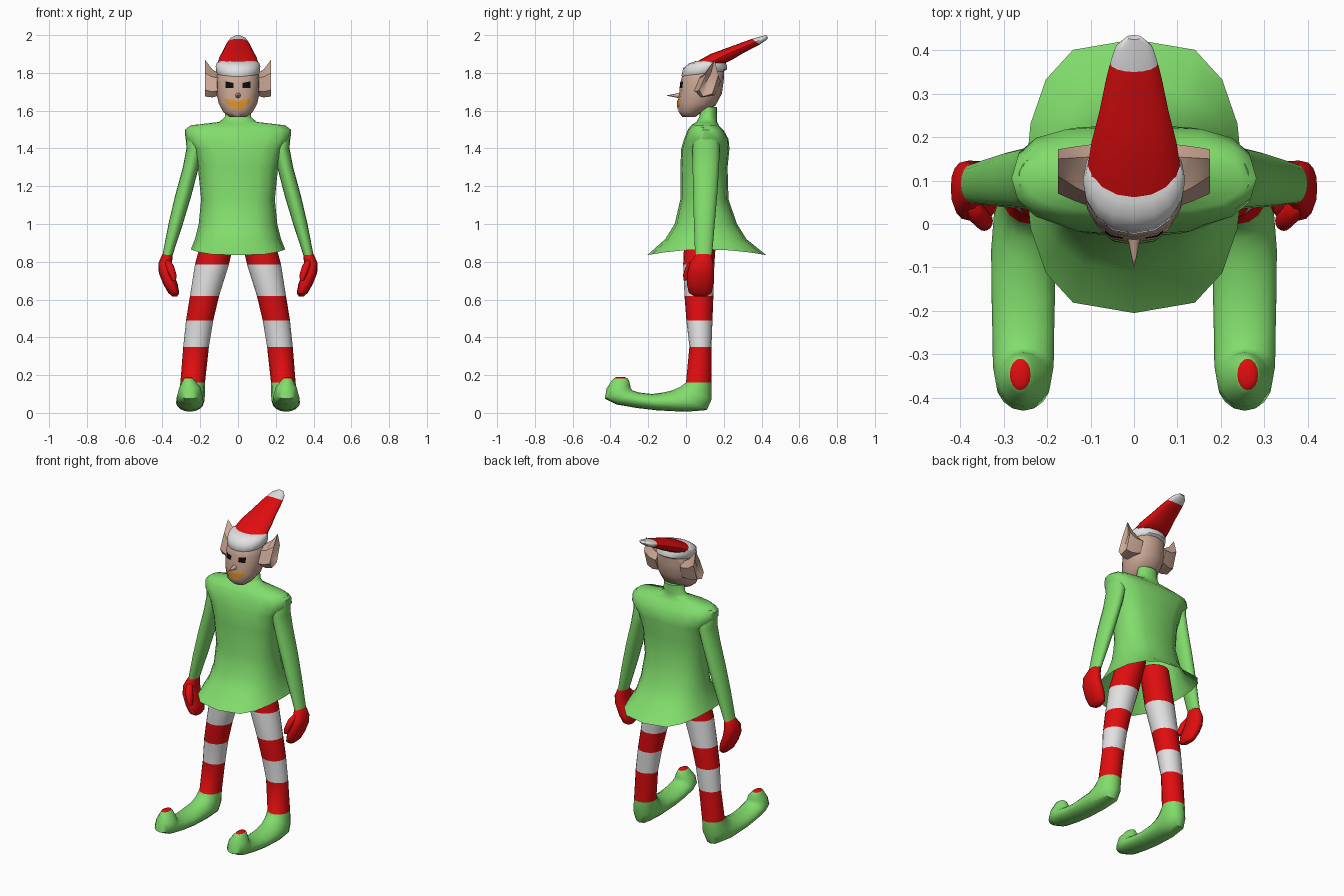
import bpy, bmesh, math
from mathutils import Vector

cube = bpy.data.objects.get("Cube")
if cube:
    bpy.data.objects.remove(cube)


def material(name, r, g, b):
    m = bpy.data.materials.new(name)
    m.use_nodes = True
    m.diffuse_color = (r, g, b, 1)
    bsdf = next(n for n in m.node_tree.nodes if n.type == 'BSDF_PRINCIPLED')
    bsdf.inputs["Base Color"].default_value = (r, g, b, 1)
    return m


GREEN = material("leaf green", .22, .72, .15)
RED = material("bright red", .75, .004, .005)
WHITE = material("soft white", .76, .76, .76)
SKIN = material("skin", .6, .39, .3)
ORANGE = material("orange", .75, .31, .03)
BLACK = material("black", .004, .004, .004)


def finish(name, bm, mats, angle=50):
    bmesh.ops.recalc_face_normals(bm, faces=bm.faces)
    mesh = bpy.data.meshes.new(name)
    bm.to_mesh(mesh)
    bm.free()
    for m in mats:
        mesh.materials.append(m)
    for p in mesh.polygons:
        p.use_smooth = True
    mesh.set_sharp_from_angle(angle=math.radians(angle))
    obj = bpy.data.objects.new(name, mesh)
    bpy.context.collection.objects.link(obj)
    return obj


def power(v, e):
    return math.copysign(abs(v) ** e, v)


def ring(front, back, w, cx=0, ex=1, ey=1, lift=0, n=16):
    """Closed section through a front and a back (y, z) point, half width w."""
    f, b = Vector((cx, *front)), Vector((cx, *back))
    mid, half = (f + b) / 2, (f - b) / 2
    pts = []
    for i in range(n):
        a = math.tau * i / n
        c, s = math.cos(a), math.sin(a)
        pts.append(mid + half * power(s, ey)
                   + Vector((w * power(c, ex), 0, lift * c * c)))
    return pts


def loft(name, rings, mats, bands=None, caps=(True, True), side=1, angle=50):
    """Skin the sections; bands gives one material index per span."""
    bm = bmesh.new()
    rows = [[bm.verts.new((p.x * side, p.y, p.z)) for p in r] for r in rings]
    n = len(rows[0])
    for k in range(len(rows) - 1):
        for i in range(n):
            j = (i + 1) % n
            f = bm.faces.new((rows[k][i], rows[k][j], rows[k + 1][j], rows[k + 1][i]))
            f.material_index = bands[k] if bands else 0
    if caps[0]:
        bm.faces.new(rows[0]).material_index = bands[0] if bands else 0
    if caps[1]:
        bm.faces.new(rows[-1]).material_index = bands[-1] if bands else 0
    return finish(name, bm, mats, angle)


def level(z, cx, y0, y1, w, e=1):
    return ring((y0, z), (y1, z), w, cx, e, e)


# Tunic with flared, open skirt and high collar
tunic = [
    ring((-.205, .835), (.425, .835), .25, ex=.6, lift=.03),
    ring((-.11, .92), (.32, .92), .228, ex=.7),
    ring((-.06, 1.0), (.27, 1.0), .208, ex=.75, ey=.95),
    ring((-.03, 1.13), (.225, 1.13), .195, ex=.75, ey=.9),
    ring((-.03, 1.3), (.22, 1.3), .212, ex=.7, ey=.85),
    ring((-.025, 1.4), (.23, 1.4), .24, ex=.65, ey=.8),
    ring((-.01, 1.45), (.225, 1.45), .278, ex=.6, ey=.75),
    ring((.01, 1.5), (.2, 1.495), .282, ex=.6, ey=.75),
    ring((.03, 1.525), (.175, 1.52), .25, ex=.65, ey=.8),
    ring((.055, 1.54), (.165, 1.54), .1),
    ring((.07, 1.565), (.163, 1.565), .07),
    ring((.075, 1.62), (.165, 1.62), .064),
]
loft("tunic", tunic, [GREEN], caps=(False, True))

# Head
head = loft("head", [
    ring((-.02, 1.567), (.05, 1.567), .045, ex=.8),
    ring((-.04, 1.595), (.08, 1.59), .078, ex=.8),
    ring((-.043, 1.65), (.155, 1.625), .102, ex=.8),
    ring((-.035, 1.70), (.19, 1.69), .115, ex=.8),
    ring((-.03, 1.75), (.2, 1.76), .115, ex=.8),
    ring((-.018, 1.79), (.203, 1.82), .108, ex=.8),
    ring((.01, 1.82), (.18, 1.84), .085),
], [SKIN])
bpy.context.view_layer.update()

# Thin pointed nose
nose = [[Vector((r * math.cos(a * math.tau / 8), y, 1.68 + r * math.sin(a * math.tau / 8)))
         for a in range(8)] for y, r in ((-.02, .02), (-.045, .012), (-.1, .001))]
loft("nose", nose, [SKIN])


def face_plate(name, mat, x0, x1, low, high, cols=12, rows=4):
    """Thin patch laid over the front of the head between two height rules."""
    bm = bmesh.new()
    grid = []
    for i in range(cols + 1):
        x = x0 + (x1 - x0) * i / cols
        column = []
        for j in range(rows + 1):
            z = low(x) + (high(x) - low(x)) * j / rows
            hit, p, _, _ = head.ray_cast(Vector((x, -1, z)), Vector((0, 1, 0)))
            column.append(bm.verts.new((x, (p.y if hit else 0) - .005, z)))
        grid.append(column)
    for i in range(cols):
        for j in range(rows):
            bm.faces.new((grid[i][j], grid[i + 1][j], grid[i + 1][j + 1], grid[i][j + 1]))
    obj = finish(name, bm, [mat])
    if obj.data.polygons[0].normal.y > 0:
        obj.data.flip_normals()


# Painted mouth and eyes
face_plate("mouth", ORANGE, -.07, .07,
           lambda x: 1.605 + 10 * x * x, lambda x: 1.648 + .014 * min(1, abs(x) / .03))
for side, tag in ((1, "left"), (-1, "right")):
    xs = sorted((.025 * side, .067 * side))
    face_plate(tag + "_eye", BLACK, *xs,
               lambda x: 1.72, lambda x: 1.747 + .2 * (abs(x) - .025))

# Hat: rolled band, then a cone swept backwards with a pale tip
loft("hat_band", [
    ring((-.01, 1.765), (.205, 1.81), .1, ex=.9),
    ring((-.024, 1.785), (.218, 1.82), .116, ex=.9),
    ring((-.015, 1.825), (.215, 1.845), .118, ex=.9),
    ring((.015, 1.85), (.205, 1.86), .112, ex=.9),
    ring((.05, 1.862), (.19, 1.862), .095),
], [WHITE])
loft("hat_cone", [
    ring((.04, 1.85), (.205, 1.85), .108),
    ring((.13, 1.9), (.245, 1.87), .098),
    ring((.22, 1.933), (.295, 1.9), .08),
    ring((.31, 1.966), (.36, 1.935), .064),
    ring((.35, 1.98), (.39, 1.95), .055),
    ring((.395, 1.993), (.42, 1.97), .043),
    ring((.425, 2.0), (.435, 1.985), .018),
], [RED, WHITE], [0, 0, 0, 0, 1, 1])

# Ear outlines as (y, z), from the tip round the back
ear_rim = [(.15, 1.87), (.172, 1.79), (.14, 1.69), (.09, 1.675), (.07, 1.71), (.11, 1.8)]
ear_root = [(.155, 1.785), (.185, 1.76), (.16, 1.69), (.07, 1.685), (.035, 1.71), (.06, 1.775)]


def section(x, pts):
    return [Vector((x, y, z)) for y, z in pts]


for side, tag in ((1, "left"), (-1, "right")):
    # Ear: flared from the head, with a dished outer face
    waist = [((a + c) / 2, (b + d) / 2 - .01) for (a, b), (c, d) in zip(ear_rim, ear_root)]
    dish = [(.118 + (y - .118) * .45, 1.74 + (z - 1.74) * .45) for y, z in ear_rim]
    loft(tag + "_ear", [section(.085, ear_root), section(.135, waist),
                        section(.175, ear_rim), section(.155, dish)],
         [SKIN], side=side, angle=40)

    # Sleeve
    loft(tag + "_arm", [
        level(1.51, .235, .06, .15, .03),
        level(1.48, .235, .04, .17, .042),
        level(1.4, .228, .035, .178, .045),
        level(1.3, .25, .035, .175, .042),
        level(1.15, .29, .038, .165, .043),
        level(1.0, .33, .042, .152, .038),
        level(.835, .373, .048, .138, .027),
    ], [GREEN], side=side)

    # Mitten and thumb
    loft(tag + "_mitten", [
        level(.85, .371, .055, .132, .022),
        level(.83, .376, .045, .138, .03),
        level(.79, .386, .02, .145, .036, .85),
        level(.74, .38, .008, .146, .039, .85),
        level(.68, .357, .005, .145, .038, .85),
        level(.635, .34, .015, .135, .029, .85),
        level(.617, .335, .045, .11, .014),
    ], [RED], side=side)
    loft(tag + "_thumb", [
        level(.81, .375, .03, .07, .015),
        level(.78, .362, .0, .05, .022),
        level(.73, .345, -.016, .03, .02),
        level(.70, .338, -.012, .02, .01),
    ], [RED], side=side)

    # Striped leg running into a curled shoe with a red tip
    c = .255
    loft(tag + "_leg_and_shoe", [
        level(1.0, .085, -.005, .165, .085),
        level(.785, .138, -.015, .15, .09),
        level(.62, .177, -.008, .145, .077),
        level(.49, .203, .002, .14, .072),
        level(.35, .222, .018, .135, .068),
        level(.16, .24, .0, .135, .065),
        ring((-.035, .135), (.135, .07), .07, .245),
        ring((-.075, .118), (.11, .015), .073, .25),
        ring((-.12, .108), (.0, .006), .074, c),
        ring((-.18, .1), (-.15, .013), .073, c),
        ring((-.25, .108), (-.26, .026), .071, c),
        ring((-.285, .12), (-.37, .045), .07, c),
        ring((-.293, .13), (-.43, .075), .064, c),
        ring((-.295, .145), (-.42, .13), .055, c),
        ring((-.302, .172), (-.392, .172), .032, .26),
        ring((-.31, .183), (-.383, .183), .024, .262),
        ring((-.325, .189), (-.37, .189), .014, .262),
    ], [RED, WHITE, GREEN], [0, 1, 0, 1, 0] + [2] * 10 + [0], side=side)
